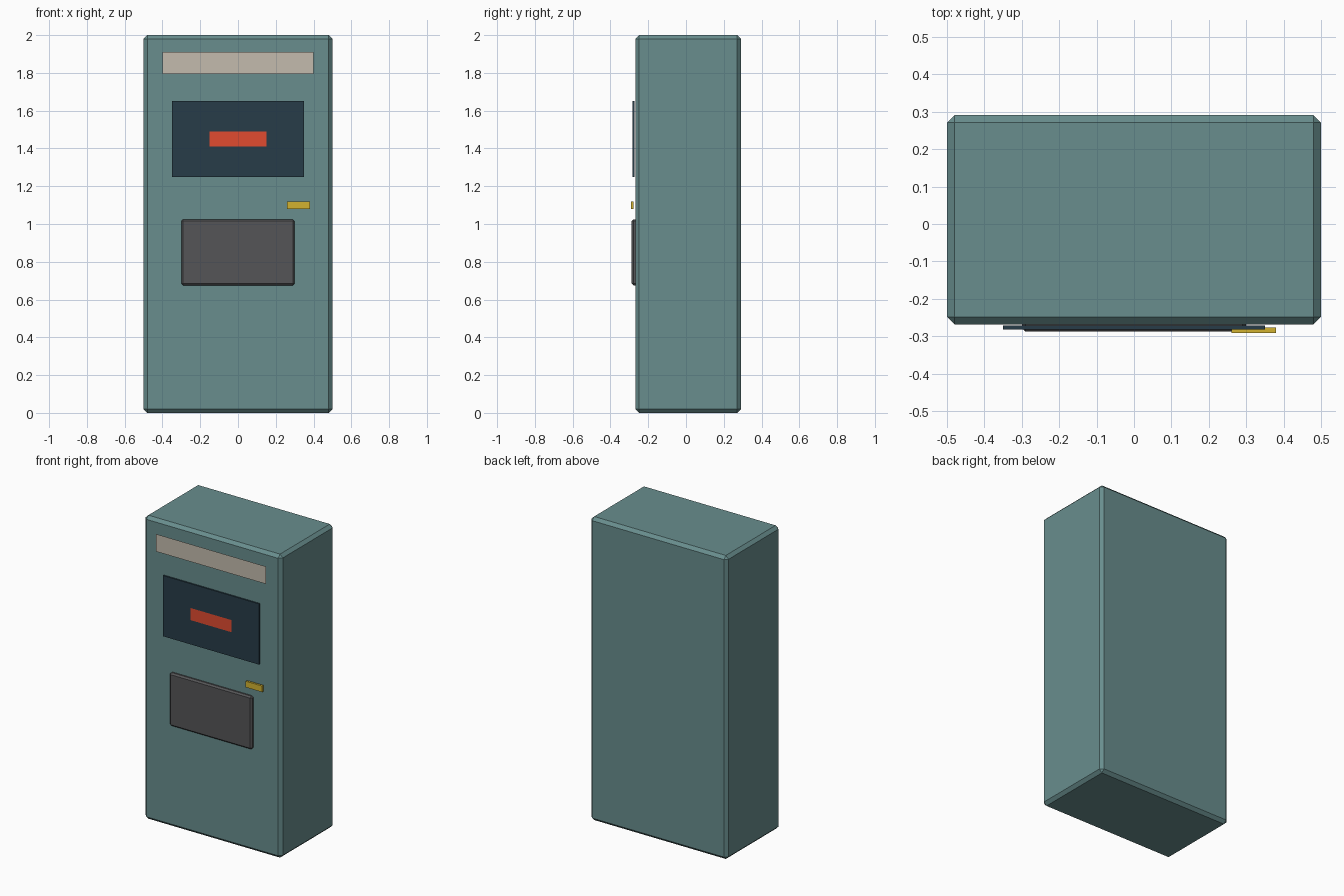
import bpy

if "Cube" in bpy.data.objects:
    bpy.data.objects.remove(bpy.data.objects["Cube"])


def material(name, color):
    m = bpy.data.materials.new(name)
    m.diffuse_color = (*color, 1)
    m.use_nodes = True
    m.node_tree.nodes["Principled BSDF"].inputs["Base Color"].default_value = m.diffuse_color
    return m


def box(name, x, y, z, mat, chamfer=0):
    """Box from (min, max) ranges, with optional flat chamfered edges."""
    bpy.ops.mesh.primitive_cube_add(
        size=1, location=[(a + b) / 2 for a, b in (x, y, z)])
    ob = bpy.context.object
    ob.name = name
    ob.scale = [b - a for a, b in (x, y, z)]
    bpy.ops.object.transform_apply(location=False, rotation=False, scale=True)
    ob.data.materials.append(mat)
    if chamfer:
        mod = ob.modifiers.new("chamfer", 'BEVEL')
        mod.width = chamfer
        mod.segments = 1
    return ob


def panel(name, x, y, z, mat):
    """Flat sheet facing the front."""
    mesh = bpy.data.meshes.new(name)
    mesh.from_pydata([(x[0], y, z[0]), (x[1], y, z[0]),
                      (x[1], y, z[1]), (x[0], y, z[1])], [], [(0, 1, 2, 3)])
    mesh.materials.append(mat)
    ob = bpy.data.objects.new(name, mesh)
    bpy.context.collection.objects.link(ob)
    return ob


teal = material("teal_paint", (0.14, 0.27, 0.27))
beige = material("beige_sign", (0.55, 0.50, 0.42))
navy = material("dark_screen", (0.02, 0.045, 0.065))
red = material("red_display", (0.75, 0.07, 0.03))
yellow = material("yellow_slot", (0.65, 0.45, 0.03))
grey = material("dark_grey", (0.09, 0.09, 0.095))

# Cabinet
box("cabinet", (-0.5, 0.5), (-0.268, 0.291), (0, 2), teal, 0.02)

# Header sign and screen with its small red read-out
panel("header_sign", (-0.4, 0.4), -0.282, (1.795, 1.91), beige)
box("screen", (-0.35, 0.35), (-0.282, -0.272), (1.25, 1.65), navy)
panel("screen_readout", (-0.15, 0.15), -0.2822, (1.41, 1.49), red)

# Card slot and keypad panel
box("card_slot", (0.26, 0.38), (-0.291, -0.277), (1.08, 1.12), yellow)
box("keypad_panel", (-0.3, 0.3), (-0.288, -0.248), (0.675, 1.025), grey, 0.01)
